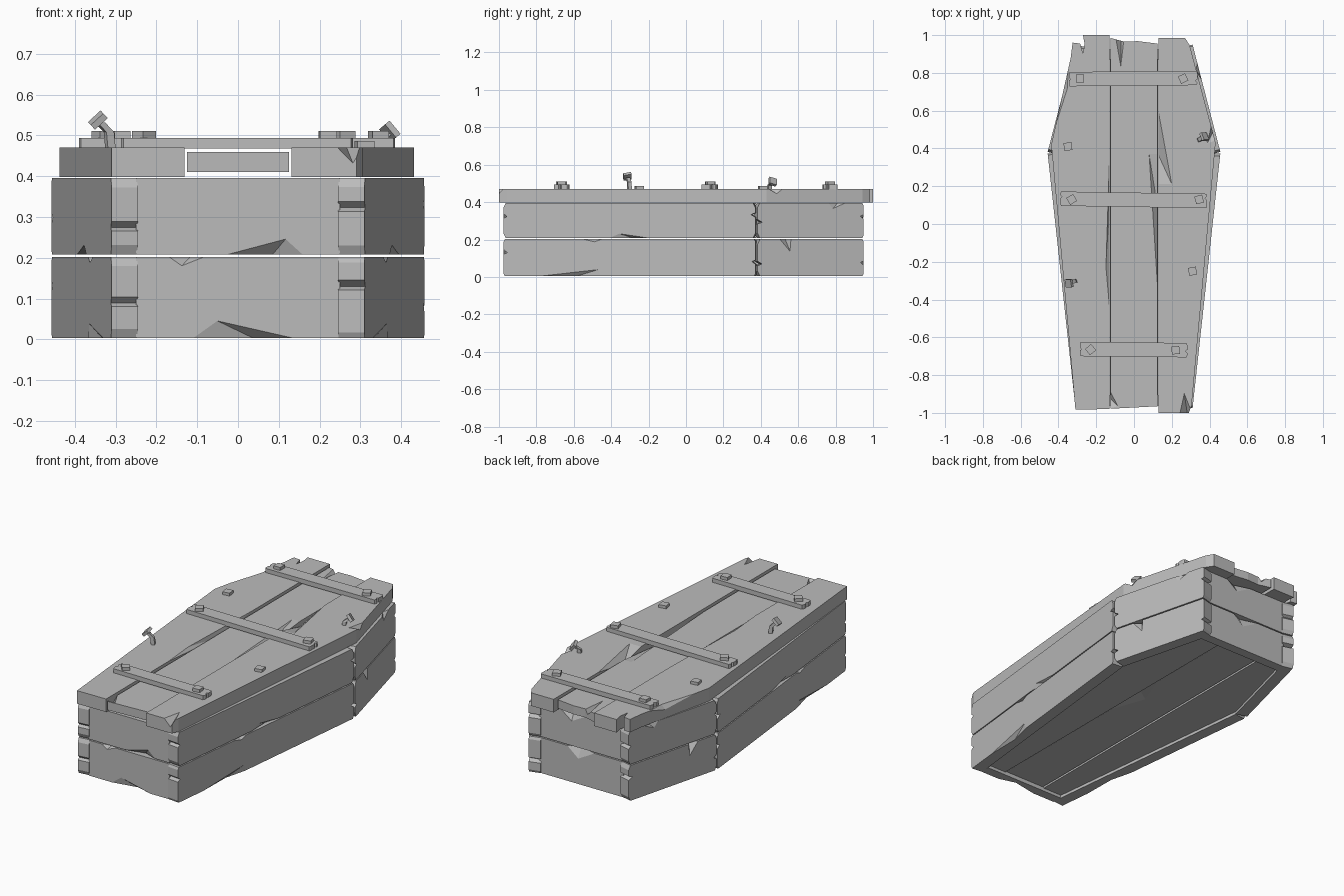
import bpy, bmesh, random
from math import cos, sin, radians
from mathutils import Vector as V

random.seed(4)
cube = bpy.data.objects.get("Cube")
if cube:
    bpy.data.objects.remove(cube)

wood = bpy.data.materials.new("weathered grey")
wood.use_nodes = True
GREY = (0.5, 0.5, 0.5, 1)
wood.diffuse_color = GREY
wood.node_tree.nodes["Principled BSDF"].inputs["Base Color"].default_value = GREY
X, Y, Z = V((1, 0, 0)), V((0, 1, 0)), V((0, 0, 1))


def finish(name, bm):
    bmesh.ops.recalc_face_normals(bm, faces=bm.faces)
    mesh = bpy.data.meshes.new(name)
    bm.to_mesh(mesh)
    bm.free()
    mesh.materials.append(wood)
    obj = bpy.data.objects.new(name, mesh)
    bpy.context.collection.objects.link(obj)
    return obj


def slab(name, outline, origin, u, v, thick):
    """Prism: 2D outline on the plane u, v, swept along thick."""
    bm = bmesh.new()
    face = bm.faces.new([bm.verts.new(origin + u * a + v * b) for a, b in outline])
    moved = bmesh.ops.extrude_face_region(bm, geom=[face])["geom"]
    bmesh.ops.translate(bm, vec=thick, verts=[e for e in moved if isinstance(e, bmesh.types.BMVert)])
    return finish(name, bm)


def rough(points, edges, depth=0.02, width=0.015, chamfer=0.01):
    """Add a V notch to the chosen edges and trim their corners."""
    pts = [V(p) for p in points]
    mid = sum(pts, V((0, 0))) / len(pts)
    out = []
    for i, p in enumerate(pts):
        q = pts[(i + 1) % len(pts)]
        if i not in edges:
            if (i - 1) % len(pts) not in edges:
                out.append(p)
            continue
        d = (q - p).normalized()
        n = V((-d.y, d.x))
        if n.dot(mid - p) < 0:
            n = -n
        c = p.lerp(q, random.uniform(0.3, 0.7))
        trim = chamfer * random.uniform(0.6, 1.6)
        out += [p + n * trim, p + d * trim * 2, c - d * width,
                c + n * depth * random.uniform(0.6, 1.3), c + d * width * 0.6,
                q - d * trim * 2, q + n * trim]
    return out


def chip(obj, a, b, c, inward, depth):
    """Split a splinter out of a board: a and b lie past its edge, c on its face."""
    a, b, c = V(a), V(b), V(c)
    lift = inward.normalized() * -0.003
    bm = bmesh.new()
    for p in (a + lift, b + lift, c + lift, a.lerp(b, 0.6) + inward.normalized() * depth):
        bm.verts.new(p)
    bmesh.ops.convex_hull(bm, input=bm.verts)
    cutter = finish("chip_cutter", bm)
    cutter.hide_render = True
    mod = obj.modifiers.new("chip", 'BOOLEAN')
    mod.operation, mod.solver, mod.object = 'DIFFERENCE', 'EXACT', cutter
    bpy.context.view_layer.objects.active = obj
    bpy.ops.object.modifier_apply(modifier=mod.name)
    bpy.data.objects.remove(cutter)


def rect(a0, a1, b0, b1):
    return [(a0, b0), (a1, b0), (a1, b1), (a0, b1)]


LEVELS = (("lower", 0.004, 0.202), ("upper", 0.208, 0.396))
WALL = 0.065

# Side walls: long foot boards and short shoulder boards, two high
for side, sx in (("left", 1), ("right", -1)):
    for part, p0, p1 in (("long", (0.31, -0.975), (0.457, 0.372)),
                         ("shoulder", (0.457, 0.382), (0.31, 0.95))):
        start, end = V((p0[0] * sx, p0[1], 0)), V((p1[0] * sx, p1[1], 0))
        u = (end - start).normalized()
        length = (end - start).length
        inward = V((-u.y, u.x, 0)) * sx
        for level, z0, z1 in LEVELS:
            pts = rough(rect(0, length, z0, z1), (1, 3), 0.022)
            board = slab(f"{side}_{part}_board_{level}", pts, start, u, Z, inward * WALL)

            def at(s, z):
                return start + u * s * length + Z * z
            if part == "long" and level == "lower":
                chip(board, at(0.1, z0 - .003), at(0.4, z0 - .003), at(0.39, 0.045), inward, 0.02)
                chip(board, at(0.3, z1 + .003), at(0.4, z1 + .003), at(0.36, 0.185), inward, 0.02)
            elif part == "long":
                chip(board, at(0.4, z0 - .003), at(0.6, z0 - .003), at(0.45, 0.235), inward, 0.02)
            elif level == "lower":
                chip(board, at(0.2, z1 + .003), at(0.32, z1 + .003), at(0.31, 0.13), inward, 0.03)
            else:
                chip(board, at(0.65, z1 + .003), at(0.85, z1 + .003), at(0.7, 0.36), inward, 0.02)

# End walls set between the side walls
for level, z0, z1 in LEVELS:
    foot = slab(f"foot_board_{level}", rect(-0.25, 0.25, z0, z1), V((0, -0.962, 0)), X, Z, Y * 0.055)
    head = slab(f"head_board_{level}", rect(-0.262, 0.262, z0, z1), V((0, 0.925, 0)), X, Z, Y * -0.055)
    if level == "lower":
        chip(foot, (-0.13, -0.962, 0), (0.16, -0.962, 0), (-0.06, -0.962, 0.05), Y, 0.03)
        chip(foot, (-0.18, -0.962, 0.206), (-0.07, -0.962, 0.206), (-0.14, -0.962, 0.178), Y, 0.03)
        chip(head, (-0.1, 0.925, 0.206), (0.1, 0.925, 0.206), (0.02, 0.925, 0.14), -Y, 0.03)
    else:
        chip(foot, (-0.05, -0.962, 0.205), (0.17, -0.962, 0.205), (0.12, -0.962, 0.25), Y, 0.03)
        chip(head, (-0.05, 0.925, 0.4), (0.14, 0.925, 0.4), (0.06, 0.925, 0.34), -Y, 0.03)

# Floor boards, slightly sunk inside the walls
for side, sx in (("left", 1), ("right", -1)):
    pts = [(0.133 * sx, -0.905), (0.255 * sx, -0.905), (0.4 * sx, 0.375),
           (0.265 * sx, 0.9), (0.133 * sx, 0.9)]
    slab(f"floor_board_{side}", pts, Z * 0.02, X, Y, Z * 0.03)
middle = slab("floor_board_middle", rect(-0.127, 0.127, -0.905, 0.9), Z * 0.025, X, Y, Z * 0.025)
chip(middle, (0.13, -0.1, 0.025), (0.13, 0.4, 0.025), (0.04, 0.15, 0.025), Z, 0.015)

# Lid boards
LID, LID_T = Z * 0.398, Z * 0.073
lid_right = slab("lid_board_right", [
    (-0.131, -0.98), (-0.31, -0.982), (-0.438, 0.42), (-0.335, 0.88), (-0.325, 0.96),
    (-0.285, 0.955), (-0.27, 0.9), (-0.262, 0.955), (-0.27, 1), (-0.131, 1)], LID, X, Y, LID_T)
lid_middle = slab("lid_board_middle", [
    (-0.125, -0.978), (0.125, -0.965), (0.125, 0.955), (0.02, 0.968), (-0.05, 0.965),
    (-0.125, 0.985)], Z * 0.411, X, Y, Z * 0.048)
lid_left = slab("lid_board_left", [
    (0.131, -1), (0.29, -1), (0.305, -0.96), (0.432, 0.43), (0.295, 0.945),
    (0.27, 0.985), (0.131, 0.985)], LID, X, Y, LID_T)

# Splinters broken from the lid
TOP, MID = 0.471, 0.459
chip(lid_left, (0.128, 0.62, TOP), (0.128, 0.2, TOP), (0.205, 0.2, TOP), -Z, 0.04)
chip(lid_left, (0.24, -1.003, TOP), (0.31, -1.003, TOP), (0.265, -0.89, TOP), -Z, 0.04)
chip(lid_left, (0.44, 0.44, TOP), (0.41, 0.53, TOP), (0.385, 0.42, TOP), -Z, 0.03)
chip(lid_middle, (0.128, -0.43, MID), (0.128, 0.4, MID), (0.075, 0.4, MID), -Z, 0.03)
chip(lid_middle, (-0.128, -0.98, MID), (-0.128, -0.88, MID), (-0.08, -0.97, MID), -Z, 0.03)
chip(lid_middle, (-0.1, 0.99, MID), (-0.05, 0.99, MID), (-0.07, 0.82, MID), -Z, 0.03)
chip(lid_right, (-0.128, -0.5, TOP), (-0.128, 0.43, TOP), (-0.15, -0.25, TOP), -Z, 0.04)
chip(lid_right, (-0.42, 0.5, TOP), (-0.345, 0.86, TOP), (-0.35, 0.72, TOP), -Z, 0.03)

# Cross battens
for name, x0, x1, y, tilt in (("head_batten", -0.345, 0.335, 0.77, 0.003),
                              ("middle_batten", -0.39, 0.385, 0.128, -0.006),
                              ("foot_batten", -0.287, 0.282, -0.665, -0.003)):
    pts = rough(rect(x0, x1, -0.038, 0.038), (1, 3), 0.012, 0.01, 0.004)
    slab(name, pts, V((0, y, 0.468)), (X + Y * tilt / x1).normalized(), Y, Z * 0.026)


# Square nails
def nail(name, x, y, z, turn, size=0.042, rise=V((0, 0, 0.018))):
    t = radians(turn)
    u, v = V((cos(t), sin(t), 0)), V((-sin(t), cos(t), 0))
    h = size / 2
    return slab(name, rect(-h, h, -h, h), V((x, y, z)), u, v, rise)


for i, (x, y, turn) in enumerate(((-0.285, 0.77, 0), (0.26, 0.77, 25), (-0.33, 0.13, 30),
                                  (0.345, 0.13, 15), (-0.23, -0.665, 40), (0.22, -0.668, 5))):
    nail(f"batten_nail_{i + 1}", x, y, 0.493, turn)
nail("loose_nail_right", -0.35, 0.41, 0.469, 8)
nail("loose_nail_left", 0.31, -0.25, 0.469, 10)


# Bent nails pulled out of the lid: straight shank, leaning neck, tilted head
def bent_nail(name, x, y, lift, lean):
    base = V((x, y, 0.46))
    knee = base + Z * lift + lean * 0.2
    neck = knee + Z * lift * 0.5 + lean
    nail(name + "_shank", *base, 20, 0.02, knee - base)
    nail(name + "_neck", *knee, 20, 0.02, neck - knee)
    axis = (neck - knee).normalized()
    u = axis.cross(Y).normalized()
    slab(name + "_head", rect(-0.021, 0.021, -0.021, 0.021), neck, u, axis.cross(u), axis * 0.016)


bent_nail("bent_nail_right", -0.312, -0.302, 0.048, V((-0.022, -0.008, 0)))
bent_nail("bent_nail_left", 0.345, 0.445, 0.03, V((0.018, 0.012, 0)))
